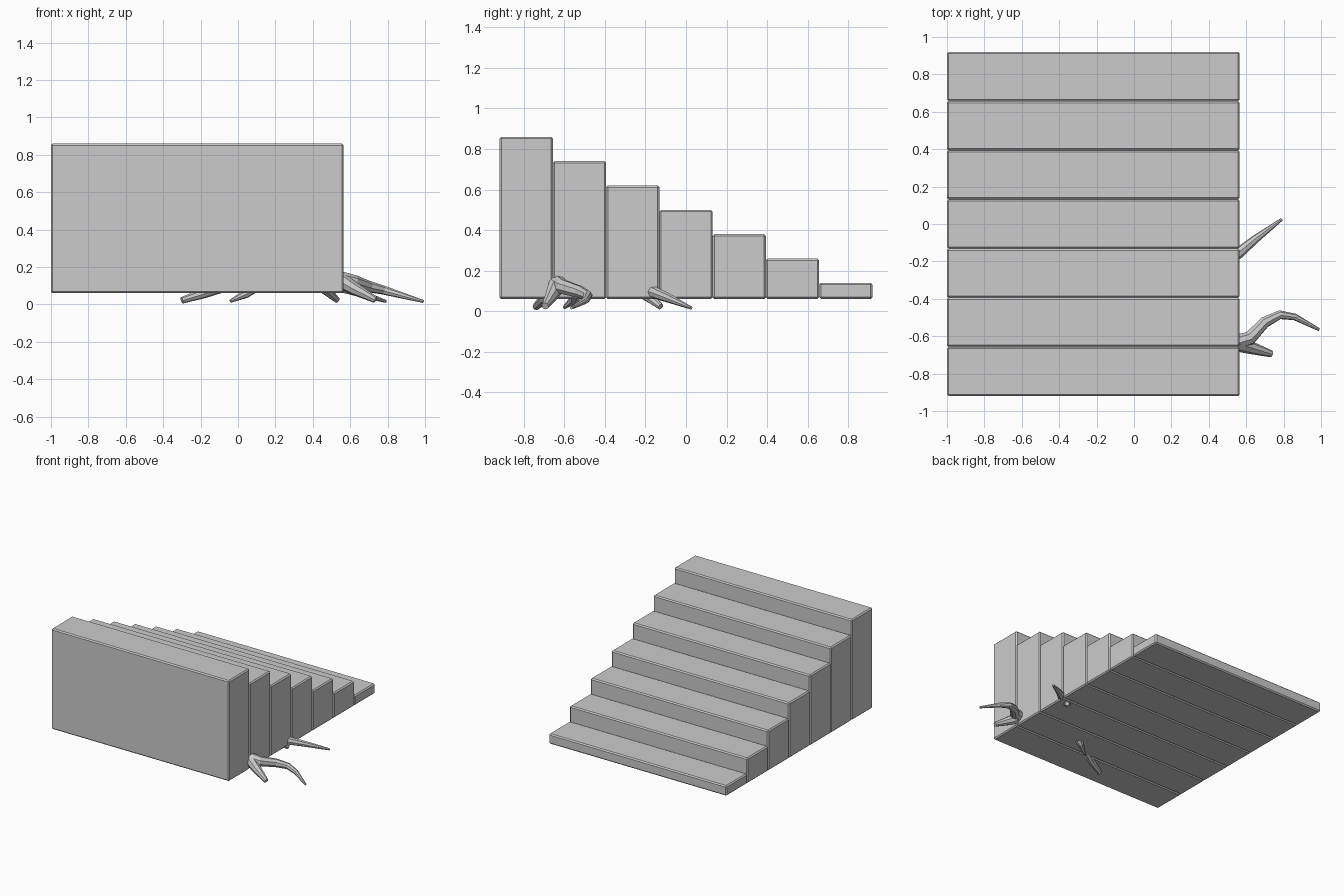
import bpy

if "Cube" in bpy.data.objects:
    bpy.data.objects.remove(bpy.data.objects["Cube"])

# Staircase: seven solid bevelled slabs, tallest at the front
X0, X1, BASE = -1.0, 0.565, 0.06
DEPTH = 1.84 / 7
for i in range(7):
    height = 0.80 - 0.12 * i
    bpy.ops.mesh.primitive_cube_add(
        size=1, location=((X0 + X1) / 2, -0.92 + DEPTH * (i + 0.5), BASE + height / 2))
    step = bpy.context.object
    step.name = f"step_{7 - i}"
    step.scale = (X1 - X0, DEPTH, height)
    bpy.ops.object.transform_apply(location=False, rotation=False, scale=True)
    bevel = step.modifiers.new("edge_bevel", 'BEVEL')
    bevel.width = 0.009
    bevel.segments = 1


def root(name, points):
    """Tapered low-poly root through (x, y, z, radius) points."""
    curve = bpy.data.curves.new(name, 'CURVE')
    curve.dimensions = '3D'
    curve.bevel_depth = 1.0
    curve.bevel_resolution = 2
    curve.use_fill_caps = True
    spline = curve.splines.new('POLY')
    spline.points.add(len(points) - 1)
    spline.use_smooth = False
    for p, (x, y, z, r) in zip(spline.points, points):
        p.co = (x, y, z, 1)
        p.radius = r
    obj = bpy.data.objects.new(name, curve)
    bpy.context.collection.objects.link(obj)


# Roots: three forked pairs creeping out from beneath the stairs
HUB = (0.28, -0.47, 0.22, 0.08)
RIGHT_FORK = (0.54, -0.635, 0.135, 0.045)
BACK_FORK = (0.44, -0.23, 0.11, 0.04)
LEFT_FORK = (0.12, -0.53, 0.13, 0.045)
root("root_right_long", [HUB, RIGHT_FORK, (0.62, -0.61, 0.12, 0.038), (0.70, -0.525, 0.095, 0.031),
                         (0.78, -0.485, 0.076, 0.024), (0.86, -0.497, 0.053, 0.018),
                         (0.99, -0.565, 0.016, 0.008)])
root("root_right_short", [RIGHT_FORK, (0.62, -0.66, 0.085, 0.035), (0.735, -0.695, 0.025, 0.018)])
root("root_back_long", [HUB, BACK_FORK, (0.56, -0.155, 0.092, 0.03), (0.65, -0.08, 0.062, 0.022),
                        (0.79, 0.025, 0.016, 0.008)])
root("root_back_short", [BACK_FORK, (0.49, -0.17, 0.06, 0.025), (0.53, -0.125, 0.022, 0.016)])
root("root_left_short", [HUB, LEFT_FORK, (0.04, -0.555, 0.055, 0.023), (-0.04, -0.60, 0.018, 0.009)])
root("root_left_long", [LEFT_FORK, (-0.05, -0.63, 0.11, 0.036), (-0.18, -0.70, 0.06, 0.027),
                        (-0.30, -0.74, 0.022, 0.018)])
